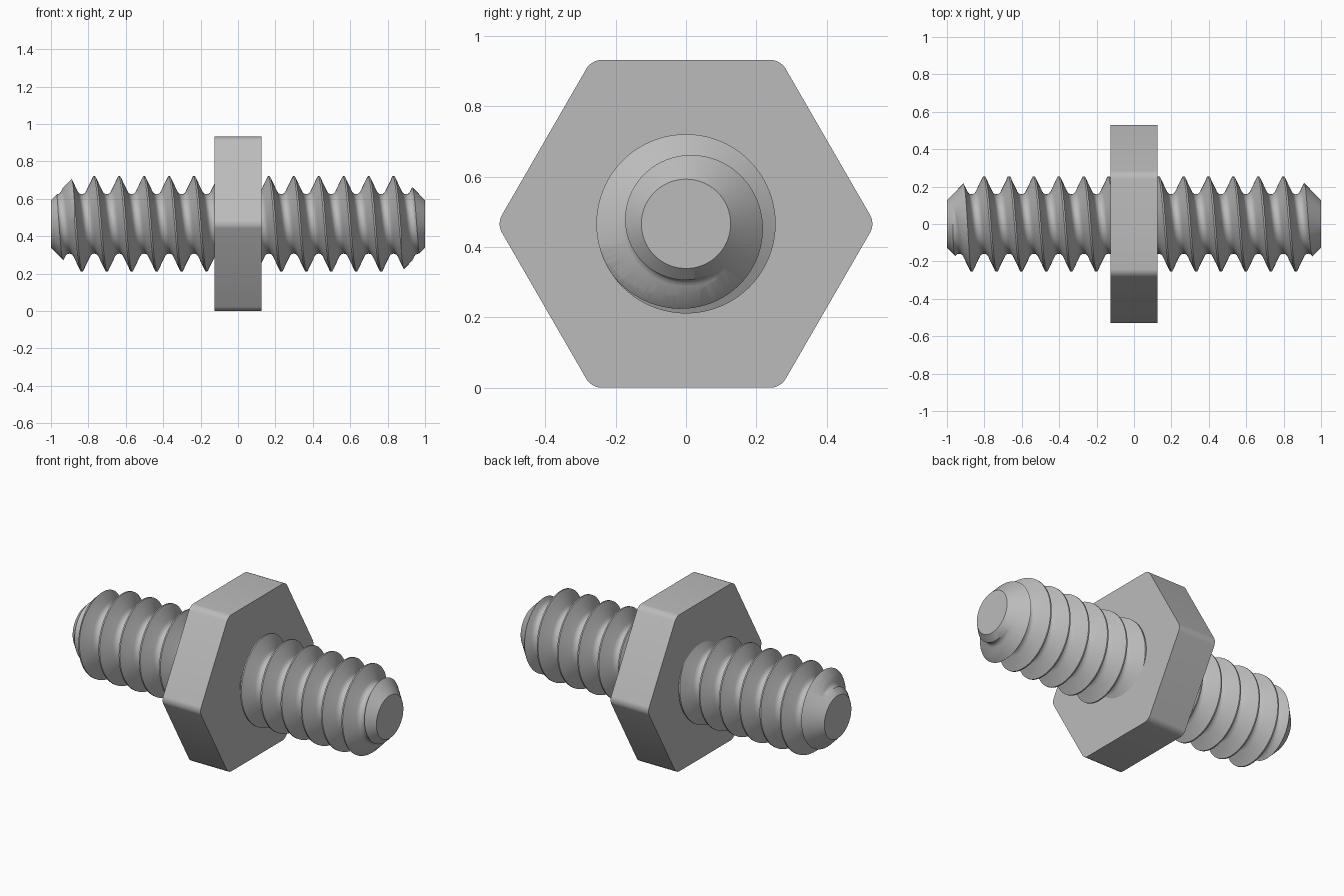
import bpy, bmesh
from math import sin, cos, tau, radians

cube = bpy.data.objects.get("Cube")
if cube:
    bpy.data.objects.remove(cube, do_unlink=True)

AXIS_Z = 0.466      # height of the stud axis
PITCH = 0.4 / 3     # thread pitch
CREST_X = 0.165     # a crest position on top of the stud
COLS = 80           # segments around the stud

steel = bpy.data.materials.new("steel_grey")
steel.use_nodes = True
colour = (0.5, 0.5, 0.5, 1)
steel.diffuse_color = colour
steel.node_tree.nodes["Principled BSDF"].inputs["Base Color"].default_value = colour


def finish(bm, name):
    bmesh.ops.recalc_face_normals(bm, faces=bm.faces[:])
    mesh = bpy.data.meshes.new(name)
    bm.to_mesh(mesh)
    bm.free()
    obj = bpy.data.objects.new(name, mesh)
    mesh.materials.append(steel)
    bpy.context.collection.objects.link(obj)
    obj.location.z = AXIS_Z
    return obj


def select_only(obj):
    bpy.ops.object.select_all(action='DESELECT')
    obj.select_set(True)
    bpy.context.view_layer.objects.active = obj


def smooth(obj, degrees):
    select_only(obj)
    bpy.ops.object.shade_smooth_by_angle(angle=radians(degrees))


def ring(bm, x, r, sides):
    return [bm.verts.new((x, r * cos(tau * i / sides), r * sin(tau * i / sides)))
            for i in range(sides)]


def lathe(profile, sides):
    """Closed solid turned around the x axis."""
    bm = bmesh.new()
    rings = [ring(bm, x, r, sides) for x, r in profile]
    for a, b in zip(rings, rings[1:]):
        for i in range(sides):
            j = (i + 1) % sides
            bm.faces.new((a[i], a[j], b[j], b[i]))
    bm.faces.new(rings[0])
    bm.faces.new(rings[-1])
    return bm


# Threaded stud: one continuous helix, cut flat at both ends
half = [(0.004, 0.255), (0.040, 0.178), (0.047, 0.167), (0.056, 0.161)]
section = half + [(PITCH / 2, 0.159)] + [(PITCH - u, r) for u, r in reversed(half)]
M = len(section)
bm = bmesh.new()
columns = []
for j in range(COLS):
    t = tau * j / COLS
    columns.append([
        bm.verts.new((CREST_X + PITCH * (turn + j / COLS) + u, -r * sin(t), r * cos(t)))
        for turn in range(-11, 9) for u, r in section])
for j in range(COLS):
    a = columns[j]
    b = columns[j + 1] if j + 1 < COLS else columns[0][M:]
    for k in range(len(b) - 1):
        bm.faces.new((a[k], a[k + 1], b[k + 1], b[k]))
for s in (-1, 1):
    bmesh.ops.bisect_plane(bm, geom=bm.verts[:] + bm.edges[:] + bm.faces[:],
                           plane_co=(s * 1.02, 0, 0), plane_no=(s, 0, 0), clear_outer=True)
bmesh.ops.holes_fill(bm, edges=[e for e in bm.edges if e.is_boundary], sides=0)
stud = finish(bm, "threaded_stud")

# Chamfer both stud ends
cutter = finish(lathe([(-1, 0.127), (-0.84, 0.29), (0.84, 0.29), (1, 0.127)], COLS),
                "end_chamfer_cutter")
cutter.hide_render = True
select_only(stud)
mod = stud.modifiers.new("chamfer", 'BOOLEAN')
mod.operation = 'INTERSECT'
mod.solver = 'EXACT'
mod.object = cutter
bpy.ops.object.modifier_apply(modifier=mod.name)
bpy.data.objects.remove(cutter, do_unlink=True)
smooth(stud, 35)

# Hexagonal collar with rounded corners
bm = lathe([(-0.125, AXIS_Z / cos(tau / 12)), (0.125, AXIS_Z / cos(tau / 12))], 6)
corners = [e for e in bm.edges if abs(e.verts[0].co.x - e.verts[1].co.x) > 0.1]
bmesh.ops.bevel(bm, geom=corners, offset=0.027, segments=6, profile=0.5, affect='EDGES')
smooth(finish(bm, "hex_collar"), 30)
